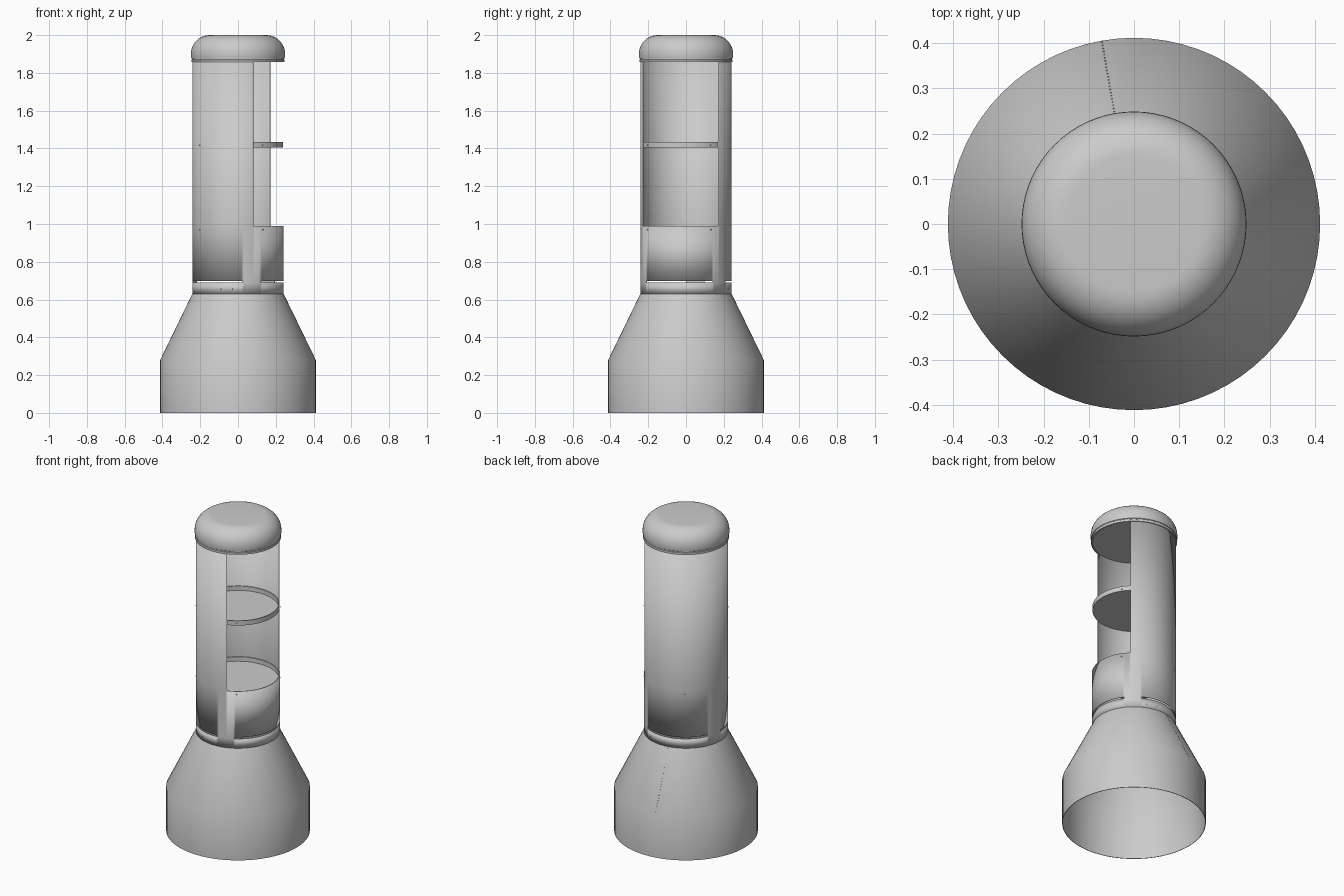
import bpy, bmesh
from math import sin, cos, radians, pi
from mathutils import Matrix

if "Cube" in bpy.data.objects:
    bpy.data.objects.remove(bpy.data.objects["Cube"])


def finish(name, bm, angle=30, thickness=0):
    bmesh.ops.remove_doubles(bm, verts=bm.verts, dist=1e-5)
    bmesh.ops.recalc_face_normals(bm, faces=bm.faces)
    mesh = bpy.data.meshes.new(name)
    bm.to_mesh(mesh)
    bm.free()
    ob = bpy.data.objects.new(name, mesh)
    bpy.context.collection.objects.link(ob)
    bpy.ops.object.select_all(action='DESELECT')
    ob.select_set(True)
    bpy.context.view_layer.objects.active = ob
    bpy.ops.object.shade_smooth_by_angle(angle=radians(angle))
    if thickness:
        mod = ob.modifiers.new("sheet", 'SOLIDIFY')
        mod.thickness = thickness
        mod.offset = -1
    return ob


def lathe(name, profile, steps=72):
    """Revolve (radius, z) points around the z axis."""
    bm = bmesh.new()
    vs = [bm.verts.new((r, 0, z)) for r, z in profile]
    es = [bm.edges.new(p) for p in zip(vs, vs[1:])]
    bmesh.ops.spin(bm, geom=vs + es, cent=(0, 0, 0), axis=(0, 0, 1),
                   angle=2 * pi, steps=steps)
    return finish(name, bm)


def tray(name, z, r=0.238, h=0.03, t=0.003, lip=0.006):
    return lathe(name, [(0, z), (r, z), (r, z + h), (r - lip, z + h),
                        (r - lip, z + t), (0, z + t)])


R = 0.242        # tube radius
R_BASE = 0.412   # base radius

# Flared base: open drum and cone made of thin sheet
T = 0.003
lathe("flared_base", [(R_BASE - T, 0), (R_BASE, 0), (R_BASE, 0.28), (R, 0.63),
                      (R - T, 0.63), (R_BASE - T, 0.28), (R_BASE - T, 0)])

# Main tube with the display window and three vent slots left out
STEP = 1.5
WINDOW = (-70.5, 45)
SLOTS = [(-60, 36), (60, 156), (180, 276)]
levels = [0.63, 0.689, 0.699, 0.99, 1.87]


def inside(a, span):
    return (a - span[0]) % 360 < span[1] - span[0]


bm = bmesh.new()
n = int(360 / STEP)
rings = [[bm.verts.new((R * cos(radians(i * STEP)), R * sin(radians(i * STEP)), z))
          for i in range(n)] for z in levels]
for k in range(len(levels) - 1):
    for i in range(n):
        a = (i + 0.5) * STEP
        if k == 3 and inside(a, WINDOW):
            continue
        if k == 1 and any(inside(a, s) for s in SLOTS):
            continue
        j = (i + 1) % n
        bm.faces.new((rings[k][i], rings[k][j], rings[k + 1][j], rings[k + 1][i]))
bmesh.ops.delete(bm, geom=[v for v in bm.verts if not v.link_faces], context='VERTS')
finish("window_tube", bm, thickness=T)

# Shelves and ceiling plate
tray("lower_shelf", 0.957)
tray("middle_shelf", 1.405)
tray("ceiling_plate", 1.857)

# Rounded cap with a groove above its bottom ring
dome = [(0.15 + 0.099 * cos(radians(a)), 1.901 + 0.099 * sin(radians(a)))
        for a in range(0, 91, 9)]
lathe("domed_cap", [(R - 0.002, 1.857), (0.247, 1.857), (0.247, 1.869),
                    (0.244, 1.871), (0.244, 1.875), (0.247, 1.877),
                    (0.249, 1.89)] + dome + [(0, 2.0)])

# Small screw heads
bm = bmesh.new()
spots = [(a, z) for a in (-57, 33, 123, 213) for z in (0.97, 1.417)]
spots += [(a, 0.655) for a in (-112, -97, 68, 83)]
for a, z in spots:
    m = (Matrix.Rotation(radians(a), 4, 'Z') @ Matrix.Translation((R, 0, z))
         @ Matrix.Rotation(pi / 2, 4, 'Y'))
    bmesh.ops.create_cone(bm, cap_ends=True, segments=10, radius1=0.004,
                          radius2=0.003, depth=0.003, matrix=m)
finish("screws", bm)

# Row of rivets along the cone seam at the back
bm = bmesh.new()
COUNT = 24
for i in range(COUNT):
    t = (i + 0.5) / COUNT
    r = R_BASE + (R - R_BASE) * t
    a = radians(100)
    bmesh.ops.create_icosphere(bm, subdivisions=1, radius=0.002, matrix=Matrix.Translation(
        (r * cos(a), r * sin(a), 0.28 + 0.35 * t)))
finish("seam_rivets", bm)
